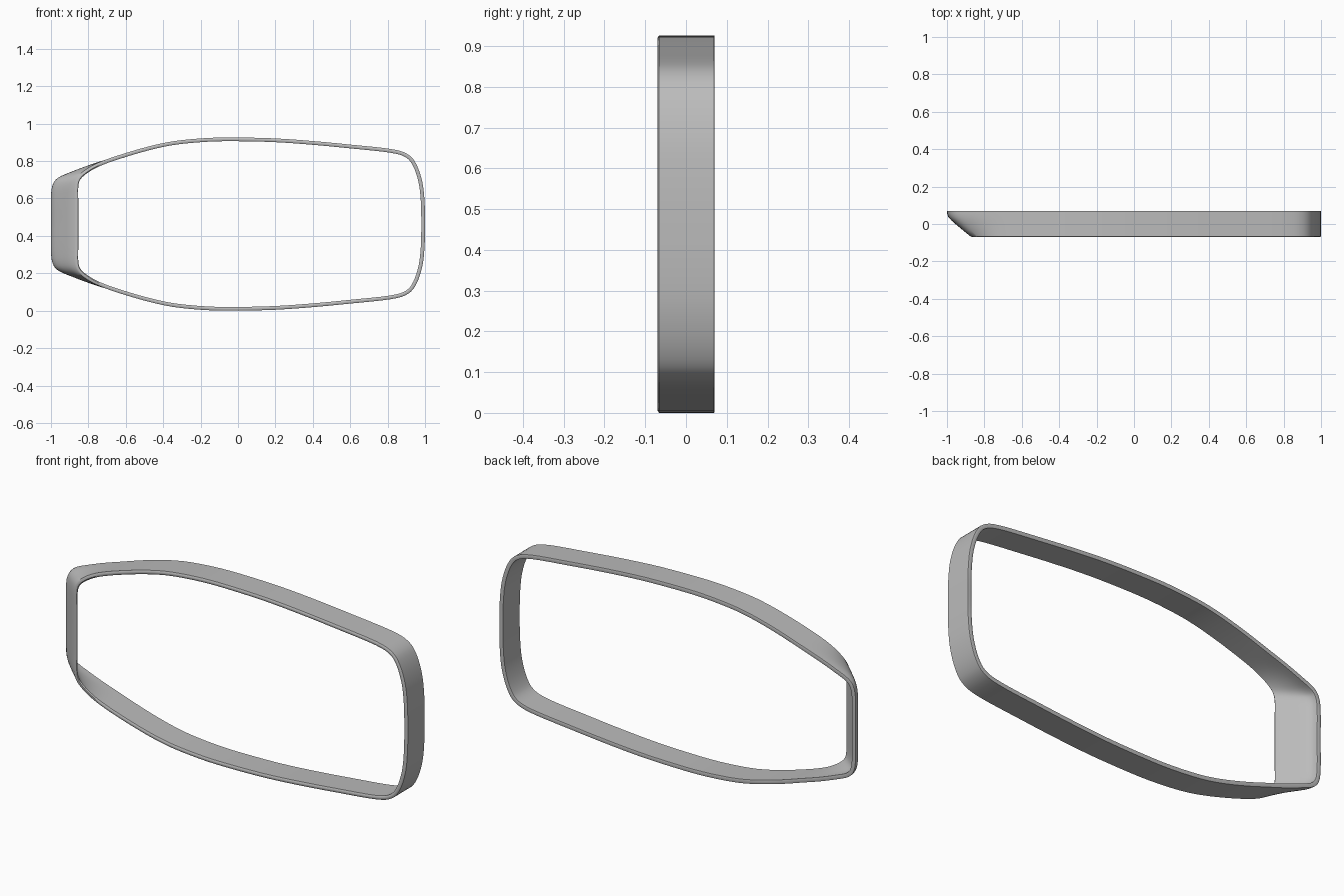
import bpy, bmesh
from mathutils import Vector

cube = bpy.data.objects.get("Cube")
if cube:
    bpy.data.objects.remove(cube)

MID = 0.463      # height of the symmetry line
WALL = 0.02      # shell thickness
STEPS = 4        # smoothing steps between profile points

# Upper half outline shared by front and back, from right end to left shoulder (x, z)
shared = [(1, MID), (0.997, 0.59), (0.985, 0.69), (0.955, 0.78), (0.91, 0.835), (0.82, 0.864),
          (0.6, 0.888), (0.4, 0.907), (0.2, 0.921), (0, 0.926), (-0.15, 0.924), (-0.3, 0.912),
          (-0.4, 0.896), (-0.5, 0.872), (-0.6, 0.843), (-0.7, 0.81)]
# Left end: the front edge is drawn in, the back edge sweeps outward
front_end = [(-0.77, 0.78), (-0.825, 0.745), (-0.858, 0.71), (-0.87, 0.665), (-0.87, 0.58), (-0.87, MID)]
back_end = [(-0.8, 0.777), (-0.89, 0.743), (-0.96, 0.712), (-0.99, 0.675), (-1, 0.61), (-1, MID)]


def outline(t):
    """Closed smooth outline; t blends the left end from front (0) to back (1)."""
    half = [Vector(p) for p in shared]
    half += [Vector(a).lerp(Vector(b), t) for a, b in zip(front_end, back_end)]
    pts = half + [Vector((p.x, 2 * MID - p.y)) for p in half[-2:0:-1]]
    n, out = len(pts), []
    for i in range(n):
        a, b, c, d = (pts[(i + k) % n] for k in (-1, 0, 1, 2))
        for s in range(STEPS):
            u = s / STEPS
            out.append(0.5 * (2 * b + (c - a) * u + (2 * a - 5 * b + 4 * c - d) * u ** 2
                              + (3 * b - a - 3 * c + d) * u ** 3))
    return out


def inset(pts, d):
    """Move an outline inward by d along its normals."""
    n, out = len(pts), []
    for i, p in enumerate(pts):
        tan = (pts[(i + 1) % n] - pts[i - 1]).normalized()
        out.append(p + Vector((-tan.y, tan.x)) * d)
    return out


# Cross-section of the band: depth y, inset, sweep of the left end
sweep = [(-0.066, 0.03), (-0.035, 0.33), (0, 0.65), (0.02, 0.82), (0.037, 0.94), (0.055, 0.99), (0.069, 1)]
section = [(y, 0, t) for y, t in sweep]
section += [(0.07, 0.002, 1), (0.07, WALL - 0.002, 1)]
section += [(y, WALL, t) for y, t in reversed(sweep)]
section += [(-0.07, WALL - 0.006, 0), (-0.07, 0.006, 0)]

bm = bmesh.new()
loops = []
for y, d, t in section:
    loops.append([bm.verts.new((p.x, y, p.y)) for p in inset(outline(t), d)])
for j, loop in enumerate(loops):
    nxt = loops[(j + 1) % len(loops)]
    for i in range(len(loop)):
        k = (i + 1) % len(loop)
        bm.faces.new((loop[i], loop[k], nxt[k], nxt[i]))
bmesh.ops.recalc_face_normals(bm, faces=bm.faces)

mesh = bpy.data.meshes.new("bezel_frame")
bm.to_mesh(mesh)
bm.free()
frame = bpy.data.objects.new("bezel_frame", mesh)
bpy.context.collection.objects.link(frame)

# Single grey finish
grey = bpy.data.materials.new("light_grey")
grey.use_nodes = True
grey.diffuse_color = (0.5, 0.5, 0.5, 1)
grey.node_tree.nodes["Principled BSDF"].inputs["Base Color"].default_value = (0.5, 0.5, 0.5, 1)
mesh.materials.append(grey)

bpy.context.view_layer.objects.active = frame
frame.select_set(True)
bpy.ops.object.shade_smooth_by_angle(angle=0.6)
